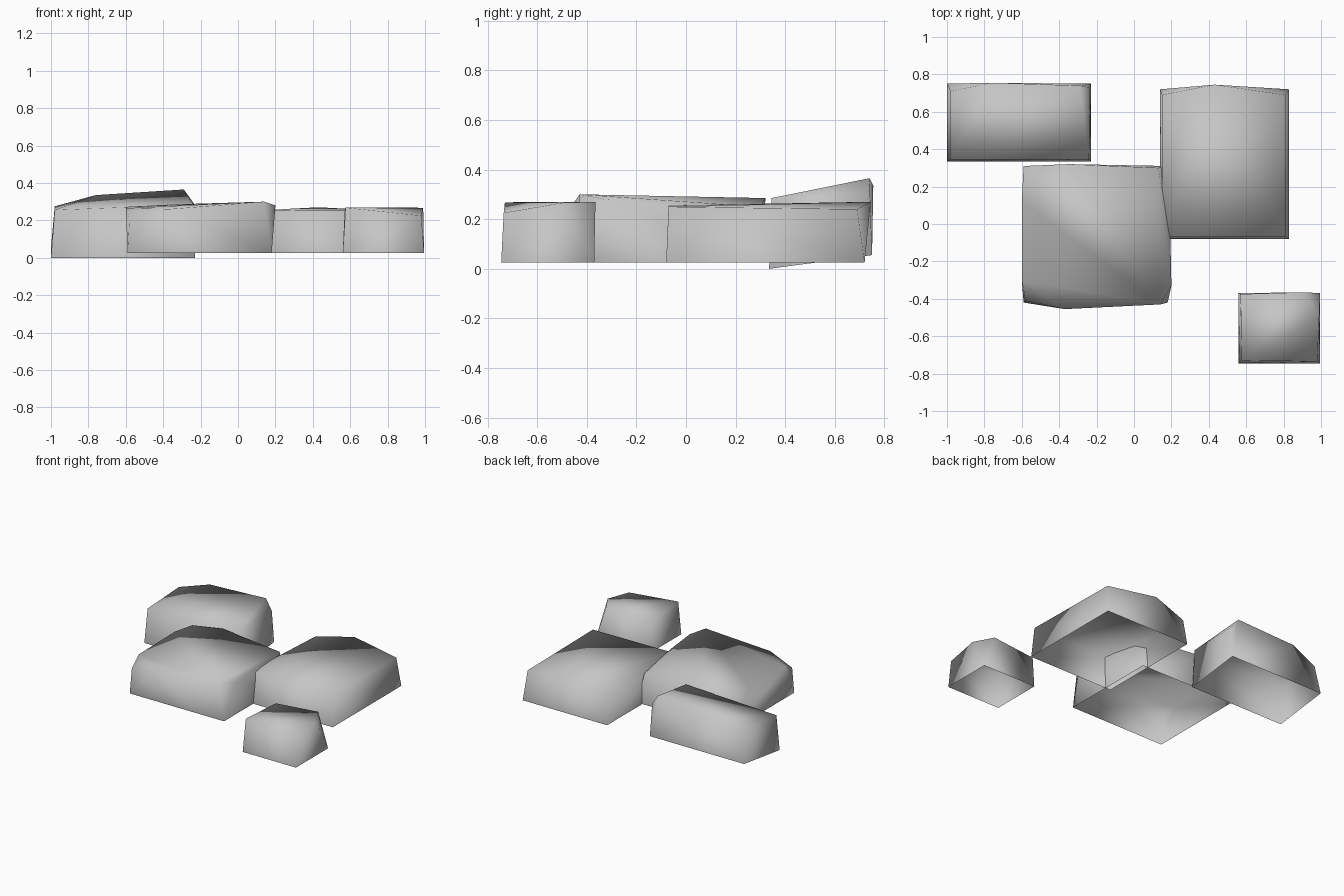
import bpy
import bmesh

cube = bpy.data.objects.get("Cube")
if cube:
    bpy.data.objects.remove(cube, do_unlink=True)

stone = bpy.data.materials.new("stone_grey")
stone.use_nodes = True
grey = (0.56, 0.56, 0.56, 1)
stone.diffuse_color = grey
stone.node_tree.nodes["Principled BSDF"].inputs["Base Color"].default_value = grey


def rock(name, base, top):
    """Smooth convex rock with an open underside, from its base and top corners."""
    bm = bmesh.new()
    bottom = [bm.verts.new(p) for p in base]
    for p in top:
        bm.verts.new(p)
    bmesh.ops.convex_hull(bm, input=list(bm.verts))
    under = [f for f in bm.faces if all(v in bottom for v in f.verts)]
    bmesh.ops.delete(bm, geom=under, context='FACES')
    bmesh.ops.recalc_face_normals(bm, faces=list(bm.faces))
    if sum(f.normal.z * f.calc_area() for f in bm.faces) < 0:
        bmesh.ops.reverse_faces(bm, faces=list(bm.faces))
    for f in bm.faces:
        f.smooth = True
    mesh = bpy.data.meshes.new(name)
    bm.to_mesh(mesh)
    bm.free()
    mesh.materials.append(stone)
    bpy.context.collection.objects.link(bpy.data.objects.new(name, mesh))


def footprint(x0, x1, y0, y1, z0=0.025, z1=0.025):
    """Four base corners; z0 is the front height and z1 the back height."""
    return [(x0, y0, z0), (x1, y0, z0), (x1, y1, z1), (x0, y1, z1)]


# Middle rock, highest along its front
rock("middle_rock", footprint(-0.59, 0.18, -0.42, 0.31), [
    (-0.58, -0.41, 0.21), (-0.37, -0.455, 0.26), (0.14, -0.43, 0.30),
    (0.20, -0.33, 0.28), (0.195, -0.10, 0.26), (0.13, 0.30, 0.25),
    (-0.35, 0.32, 0.285), (-0.59, 0.31, 0.25), (-0.60, 0.12, 0.272),
    (-0.60, -0.30, 0.265)])

# Large flat rock, peaked at the middle of its back
rock("large_rock", footprint(0.14, 0.83, -0.08, 0.72), [
    (0.15, -0.07, 0.255), (0.81, -0.07, 0.25), (0.81, 0.69, 0.24),
    (0.43, 0.745, 0.27), (0.15, 0.69, 0.22)])

# Back rock, tilted forward
rock("back_rock", footprint(-1.0, -0.23, 0.335, 0.75, 0.0, 0.055), [
    (-0.98, 0.345, 0.255), (-0.24, 0.345, 0.285), (-0.235, 0.73, 0.29),
    (-0.29, 0.74, 0.365), (-0.76, 0.755, 0.335), (-0.98, 0.71, 0.275)])

# Small front rock with a low front corner
rock("small_rock", footprint(0.56, 0.995, -0.745, -0.37), [
    (0.575, -0.73, 0.268), (0.98, -0.735, 0.225), (0.99, -0.50, 0.266),
    (0.91, -0.365, 0.27), (0.57, -0.375, 0.245)])
